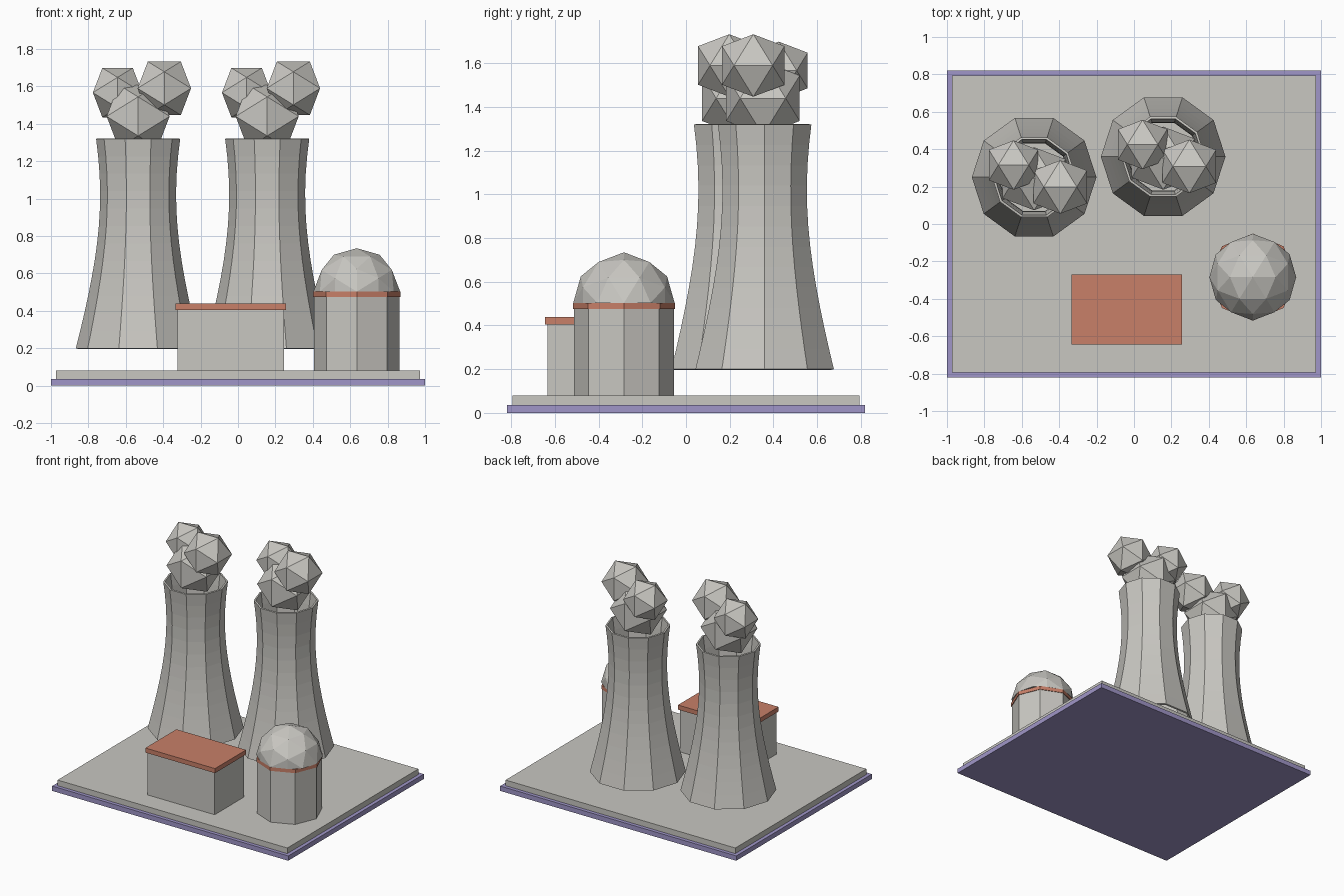
import bpy, bmesh, math
from mathutils import Vector

if "Cube" in bpy.data.objects:
    bpy.data.objects.remove(bpy.data.objects["Cube"])

PHI = (1 + 5 ** 0.5) / 2


def material(name, rgb):
    m = bpy.data.materials.new(name)
    m.diffuse_color = (*rgb, 1)
    m.use_nodes = True
    m.node_tree.nodes["Principled BSDF"].inputs["Base Color"].default_value = m.diffuse_color
    return m


GREY = material("concrete_grey", (0.58, 0.57, 0.535))
ORANGE = material("roof_orange", (0.58, 0.215, 0.14))
PURPLE = material("base_purple", (0.35, 0.305, 0.58))


def finish(bm, name, mat, loc=(0, 0, 0)):
    bmesh.ops.recalc_face_normals(bm, faces=bm.faces)
    me = bpy.data.meshes.new(name)
    bm.to_mesh(me)
    bm.free()
    me.materials.append(mat)
    ob = bpy.data.objects.new(name, me)
    ob.location = loc
    bpy.context.collection.objects.link(ob)
    return ob


def box(name, mat, x0, x1, y0, y1, z0, z1):
    bm = bmesh.new()
    bmesh.ops.create_cube(bm, size=1)
    for v in bm.verts:
        v.co = Vector((x0 + (v.co.x + .5) * (x1 - x0),
                       y0 + (v.co.y + .5) * (y1 - y0),
                       z0 + (v.co.z + .5) * (z1 - z0)))
    return finish(bm, name, mat)


def lathe(name, mat, x, y, profile, sides, capped):
    bm = bmesh.new()
    rings = [[bm.verts.new((r * math.cos(math.tau * i / sides),
                            r * math.sin(math.tau * i / sides), z))
              for i in range(sides)] for r, z in profile]
    for a, b in zip(rings, rings[1:]):
        for i in range(sides):
            j = (i + 1) % sides
            bm.faces.new((a[i], a[j], b[j], b[i]))
    if capped:
        bm.faces.new(rings[0][::-1])
        bm.faces.new(rings[-1])
    return finish(bm, name, mat, (x, y, 0))


def icosahedron(radius):
    # three perpendicular golden rectangles, wrapped in a hull
    bm = bmesh.new()
    for s in (-1, 1):
        for t in (-PHI, PHI):
            for co in ((s, 0, t), (0, t, s), (t, s, 0)):
                bm.verts.new(Vector(co).normalized() * radius)
    bmesh.ops.convex_hull(bm, input=bm.verts[:])
    return bm


# base plates
box("base_plate", PURPLE, -1, 1, -.82, .82, 0, .037)
box("ground_slab", GREY, -.973, .973, -.793, .793, .037, .08)

# cooling towers with three steam puffs each
profile = []
for k in range(13):
    z = .2 + 1.12 * k / 12
    profile.append((math.sqrt(.0412 + .1037 * (z - 1.02) ** 2), z))
puffs = ((0, -.008, 1.44, .198), (-.11, .065, 1.567, .155), (.14, -.052, 1.59, .168))
for side, tx, ty in (("left", -.534, .25), ("right", .156, .36)):
    tower = lathe(side + "_cooling_tower", GREY, tx, ty, profile, 10, False)
    wall = tower.modifiers.new("wall", 'SOLIDIFY')
    wall.thickness = .013
    wall.offset = -1
    for n, (dx, dy, z, r) in enumerate(puffs):
        finish(icosahedron(r), f"{side}_steam_puff_{n + 1}", GREY, (tx + dx, ty + dy, z))

# turbine hall
box("hall_walls", GREY, -.323, .247, -.635, -.28, .08, .405)
box("hall_roof", ORANGE, -.333, .257, -.645, -.27, .405, .44)

# reactor building
RX, RY, RZ, RR = .635, -.284, .503, .232
lathe("reactor_walls", GREY, RX, RY, [(.228, .08), (.228, .475)], 8, True)
lathe("reactor_band", ORANGE, RX, RY, [(.233, .475), (.233, .503)], 8, True)
bm = icosahedron(RR)
bmesh.ops.subdivide_edges(bm, edges=bm.edges[:], cuts=1, use_grid_fill=True)
for v in bm.verts:
    v.co = v.co.normalized() * RR
bmesh.ops.bisect_plane(bm, geom=bm.verts[:] + bm.edges[:] + bm.faces[:],
                       plane_co=(0, 0, 0), plane_no=(0, 0, 1), clear_inner=True)
bmesh.ops.holes_fill(bm, edges=[e for e in bm.edges if e.is_boundary])
finish(bm, "reactor_dome", GREY, (RX, RY, RZ))
